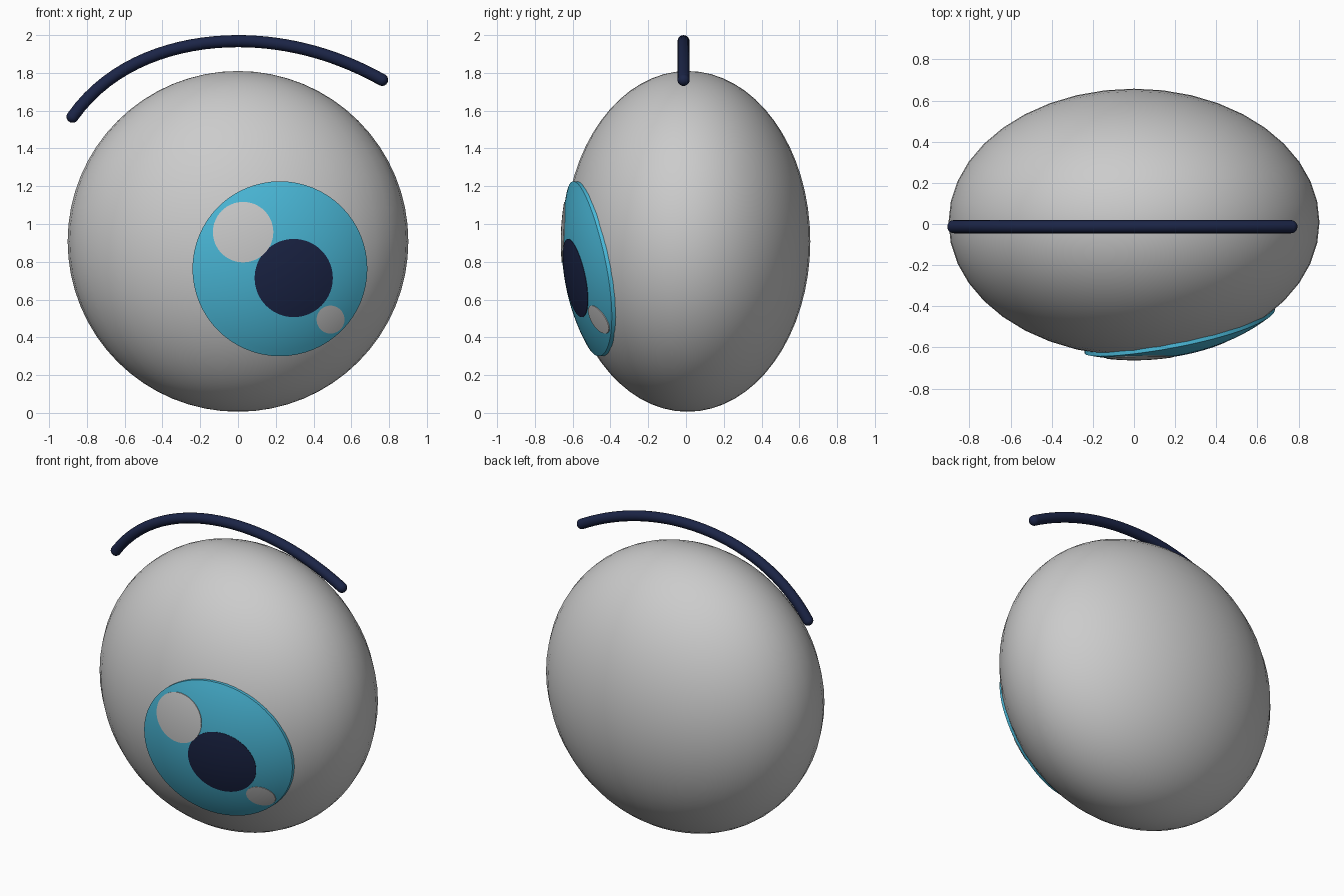
import bpy, bmesh
from math import cos, sin, pi, sqrt, radians

if "Cube" in bpy.data.objects:
    bpy.data.objects.remove(bpy.data.objects["Cube"])

CENTRE_Y, CENTRE_Z = 0.008, 0.908
RX, RY, RZ = 0.902, 0.65, 0.902


def material(name, color):
    m = bpy.data.materials.new(name)
    m.diffuse_color = (*color, 1)
    m.use_nodes = True
    m.node_tree.nodes["Principled BSDF"].inputs["Base Color"].default_value = m.diffuse_color
    return m


blue = material("iris_blue", (0.07, 0.49, 0.70))
navy = material("dark_navy", (0.011, 0.018, 0.062))


def front_y(x, z):
    """Front surface of the eyeball at a given x, z."""
    k = 1 - (x / RX) ** 2 - ((z - CENTRE_Z) / RZ) ** 2
    return CENTRE_Y - RY * sqrt(max(k, 0))


def patch(name, cx, cz, radius, lift, mat=None, rings=10, n=64):
    """Round patch that follows the eyeball, with a rim sunk into it."""
    bm = bmesh.new()
    centre = bm.verts.new((cx, front_y(cx, cz) - lift, cz))
    loops = []
    for i in range(1, rings + 2):
        r = radius * min(i, rings) / rings
        drop = lift + 0.004 if i > rings else 0
        loop = []
        for j in range(n):
            x, z = cx + r * cos(2 * pi * j / n), cz + r * sin(2 * pi * j / n)
            loop.append(bm.verts.new((x, front_y(x, z) - lift + drop, z)))
        loops.append(loop)
    for j in range(n):
        k = (j + 1) % n
        bm.faces.new((centre, loops[0][j], loops[0][k]))
        for a, b in zip(loops, loops[1:]):
            bm.faces.new((a[j], b[j], b[k], a[k]))
    me = bpy.data.meshes.new(name)
    bm.to_mesh(me)
    bm.free()
    ob = bpy.data.objects.new(name, me)
    bpy.context.collection.objects.link(ob)
    if mat:
        me.materials.append(mat)
    bpy.ops.object.select_all(action='DESELECT')
    bpy.context.view_layer.objects.active = ob
    ob.select_set(True)
    bpy.ops.object.shade_smooth_by_angle(angle=radians(40))


# Eyeball
bpy.ops.mesh.primitive_uv_sphere_add(segments=40, ring_count=32, radius=1,
                                     location=(0, CENTRE_Y, CENTRE_Z))
eyeball = bpy.context.object
eyeball.name = "eyeball"
eyeball.scale = (RX, RY, RZ)
bpy.ops.object.transform_apply(location=False, rotation=False, scale=True)
bpy.ops.object.shade_smooth()

# Iris, pupil and highlights
patch("iris", 0.222, 0.763, 0.463, 0.017, blue, rings=14)
patch("pupil", 0.295, 0.714, 0.207, 0.019, navy)
patch("large_highlight", 0.027, 0.957, 0.16, 0.021)
patch("small_highlight", 0.49, 0.494, 0.074, 0.021)

# Eyebrow: bevelled curve with rounded tips
BROW_Y, BROW_R = -0.013, 0.032
knots = [((-0.98, 1.42), (-0.876, 1.568), (-0.67, 1.86)),
         ((-0.32, 1.968), (0, 1.968), (0.28, 1.968)),
         ((0.54, 1.888), (0.763, 1.763), (0.9, 1.68))]
curve = bpy.data.curves.new("eyebrow", 'CURVE')
curve.dimensions = '3D'
curve.bevel_depth = BROW_R
curve.bevel_resolution = 6
curve.resolution_u = 16
spline = curve.splines.new('BEZIER')
spline.bezier_points.add(2)
for p, (left, co, right) in zip(spline.bezier_points, knots):
    p.handle_left_type = p.handle_right_type = 'FREE'
    p.handle_left = (left[0], BROW_Y, left[1])
    p.co = (co[0], BROW_Y, co[1])
    p.handle_right = (right[0], BROW_Y, right[1])
curve.materials.append(navy)
brow = bpy.data.objects.new("eyebrow", curve)
bpy.context.collection.objects.link(brow)

for name, knot in (("eyebrow_tip_left", knots[0]), ("eyebrow_tip_right", knots[2])):
    x, z = knot[1]
    bpy.ops.mesh.primitive_uv_sphere_add(segments=20, ring_count=12, radius=BROW_R,
                                         location=(x, BROW_Y, z))
    tip = bpy.context.object
    tip.name = name
    tip.data.materials.append(navy)
    bpy.ops.object.shade_smooth()
